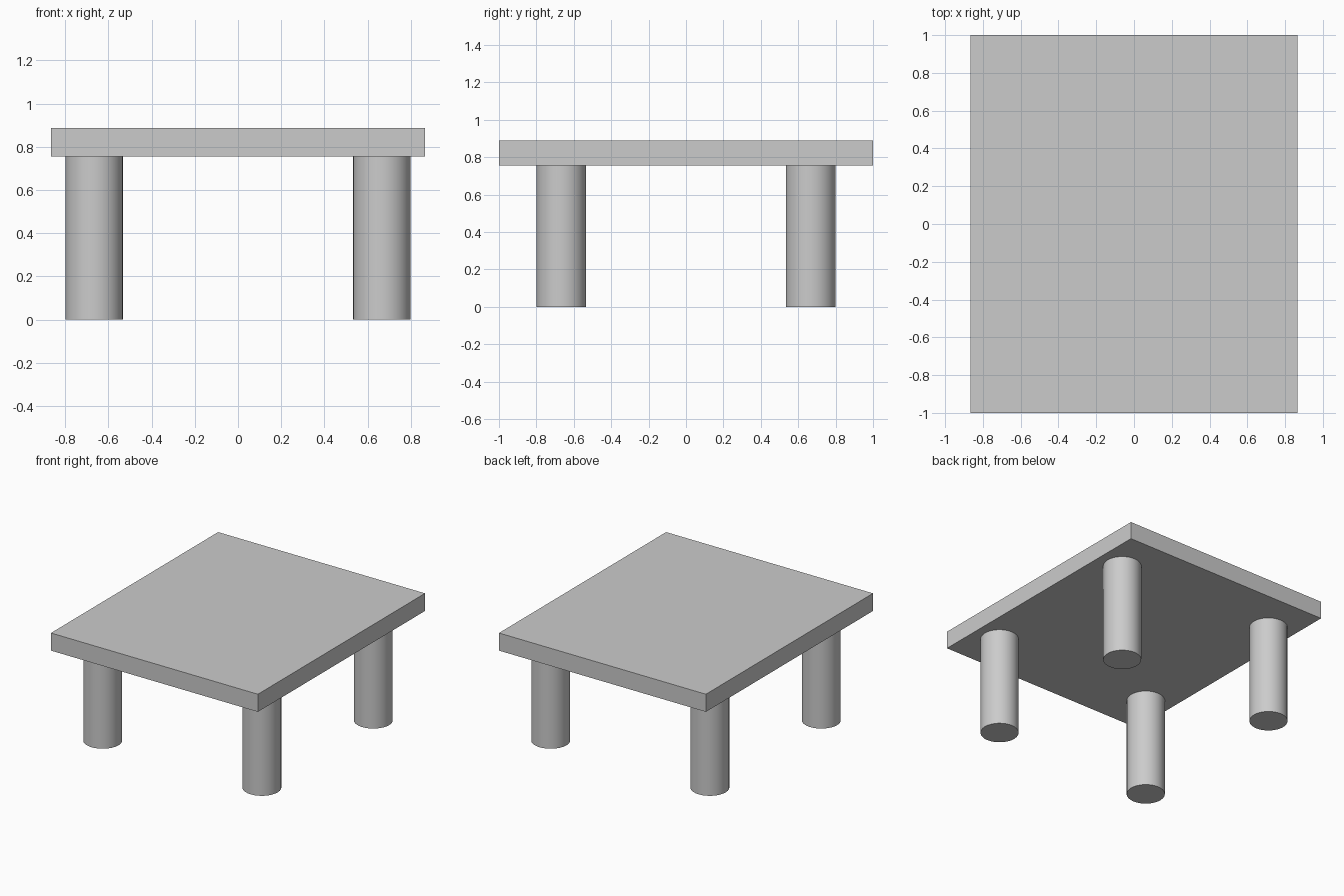
import bpy

if "Cube" in bpy.data.objects:
    bpy.data.objects.remove(bpy.data.objects["Cube"])

UNIT = 1 / 15
TOP_Z = 0.888
THICK = 2 * UNIT
LEG_H = TOP_Z - THICK

# Flat rectangular slab
bpy.ops.mesh.primitive_cube_add(size=1, location=(0, 0, TOP_Z - THICK / 2))
top = bpy.context.object
top.name = "table_top"
top.scale = (26 * UNIT, 2, THICK)
bpy.ops.object.transform_apply(location=False, rotation=False, scale=True)


# Round leg standing on the floor, touching the underside of the slab
def add_leg(name, x, y):
    bpy.ops.mesh.primitive_cylinder_add(
        vertices=32, radius=2 * UNIT, depth=LEG_H, location=(x, y, LEG_H / 2))
    leg = bpy.context.object
    leg.name = name
    bpy.ops.object.shade_smooth_by_angle()


# Four legs near the corners
for y_name, sy in (("front", -1), ("back", 1)):
    for x_name, sx in (("left", -1), ("right", 1)):
        add_leg(f"{y_name}_{x_name}_leg", sx * 10 * UNIT, sy * 10 * UNIT)
